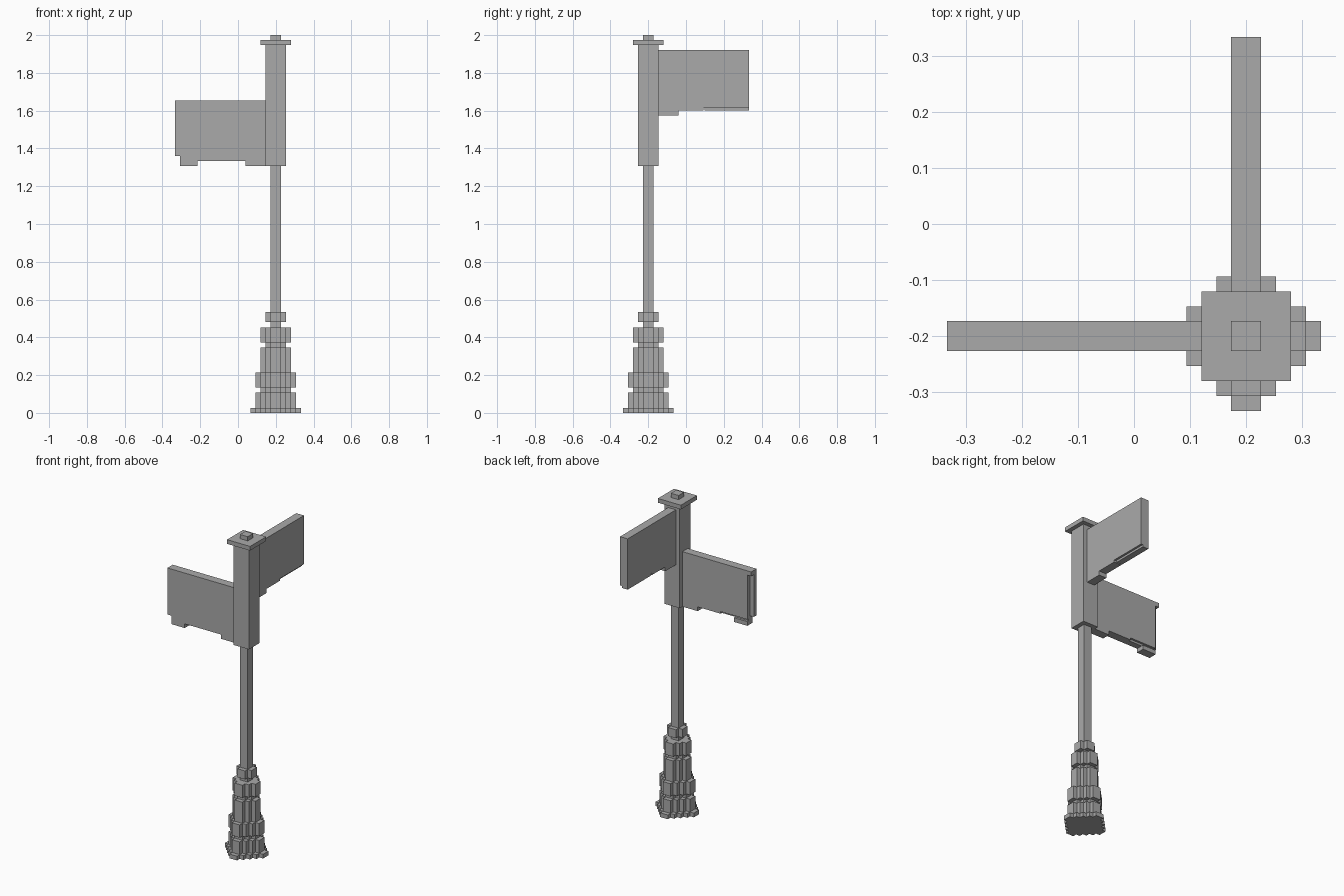
import bpy
import bmesh

cube = bpy.data.objects.get("Cube")
if cube:
    bpy.data.objects.remove(cube, do_unlink=True)

U = 2 / 75            # edge of one block
POST = (7.5, -7.5)    # post axis, in blocks

grey = bpy.data.materials.new("plain grey")
grey.use_nodes = True
grey.diffuse_color = (0.4, 0.4, 0.4, 1)
grey.node_tree.nodes["Principled BSDF"].inputs["Base Color"].default_value = (0.4, 0.4, 0.4, 1)


def build(name, prisms):
    """One object from (outline, bottom, top) prisms, in blocks about the post."""
    bm = bmesh.new()
    for outline, z0, z1 in prisms:
        rings = [[bm.verts.new(((x + POST[0]) * U, (y + POST[1]) * U, z * U))
                  for x, y in outline] for z in (z0, z1)]
        low, high = rings
        bm.faces.new(low[::-1])
        bm.faces.new(high)
        for i in range(len(low)):
            j = (i + 1) % len(low)
            bm.faces.new((low[i], low[j], high[j], high[i]))
    bmesh.ops.recalc_face_normals(bm, faces=bm.faces)
    mesh = bpy.data.meshes.new(name)
    bm.to_mesh(mesh)
    bm.free()
    mesh.materials.append(grey)
    obj = bpy.data.objects.new(name, mesh)
    bpy.context.collection.objects.link(obj)
    return obj


def rect(x0, x1, y0, y1):
    return [(x0, y0), (x1, y0), (x1, y1), (x0, y1)]


def square(r):
    return rect(-r, r, -r, r)


def stepped(r):
    """Diamond outline with block steps."""
    corner = [(r, 1)]
    for k in range(1, r):
        corner += [(r - k, k), (r - k, k + 1)]
    outline = []
    for _ in range(4):
        outline += corner
        corner = [(-y, x) for x, y in corner]
    return outline


def sign(name, parts, to_side):
    """Parts are (start, end, back, front, bottom, top) along the arm."""
    prisms = []
    for s0, s1, t0, t1, z0, z1 in parts:
        outline = rect(-s1, -s0, t0, t1) if to_side else rect(t0, t1, s0, s1)
        prisms.append((outline, z0, z1))
    return build(name, prisms)


# Stepped foot: radius and top of each tier
tiers = [(5, 1), (4, 4), (3, 5), (4, 8), (3, 13), (2, 14), (3, 17), (1, 18), (2, 20)]
foot, z = [], 0
for radius, top in tiers:
    foot.append((stepped(radius), z, top))
    z = top
build("stepped_foot", foot)

# Post, thick head and cap
build("pole", [(square(1), 20, 49)])
build("post_head", [(square(2), 49, 73)])
build("cap", [(square(3), 73, 74)])
build("finial", [(square(1), 74, 75)])

# Lower sign: panel, recessed outer edge, back slit and bottom lugs
sign("lower_sign", [
    (2, 19, -1, 1, 50.5, 62),
    (2, 12, -1, 1, 50, 50.5),
    (12, 19, -1, 0.5, 50, 50.5),
    (19, 20, -1, 0, 51, 61),
    (19, 20, -1, 1, 61, 62),
    (2, 6, -1, 1, 49, 50),
    (15.5, 19, -1, 1, 49, 50),
], True)

# Upper sign: panel, bottom lip with slit and inner lug
sign("upper_sign", [
    (2, 20, -1, 1, 60.5, 72),
    (2, 11, -1, 1, 60, 60.5),
    (11.2, 20, -1, 0.5, 60, 60.5),
    (2, 6, -1, 1, 59, 60),
], False)
